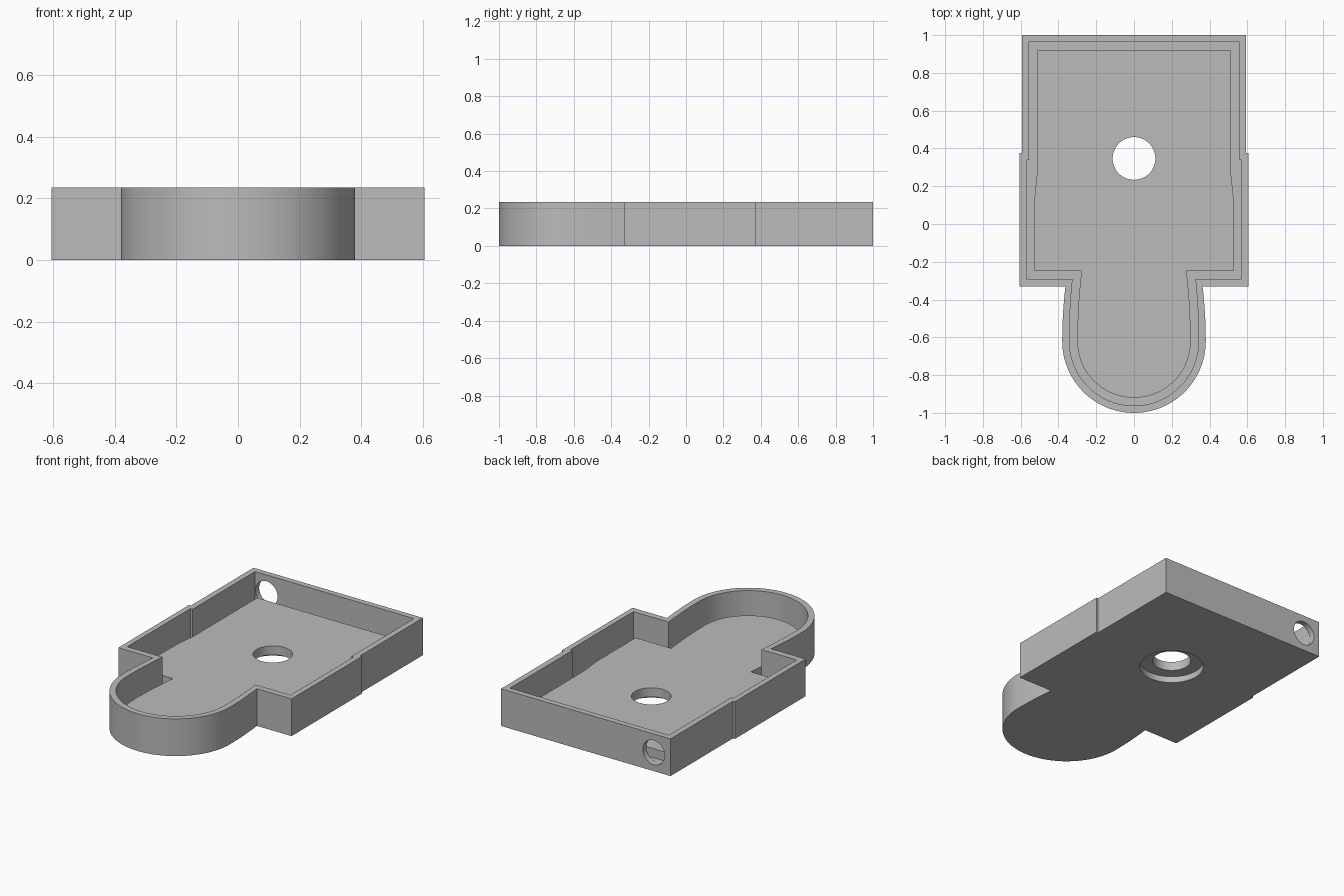
import bpy, bmesh, math
from mathutils import Matrix

old = bpy.data.objects.get("Cube")
if old:
    bpy.data.objects.remove(old, do_unlink=True)

gray = bpy.data.materials.new("plain gray")
gray.use_nodes = True
color = (0.5, 0.5, 0.5, 1)
gray.diffuse_color = color
gray.node_tree.nodes["Principled BSDF"].inputs["Base Color"].default_value = color

HEIGHT, BASE, FLOOR = 0.235, 0.04, 0.097
NOSE_Y = -0.62


def add_object(name, bm):
    bmesh.ops.recalc_face_normals(bm, faces=bm.faces[:])
    mesh = bpy.data.meshes.new(name)
    bm.to_mesh(mesh)
    bm.free()
    mesh.materials.append(gray)
    obj = bpy.data.objects.new(name, mesh)
    bpy.context.collection.objects.link(obj)
    return obj


def prism(name, half, z0, z1):
    """Extrude a right-hand outline mirrored across x = 0."""
    outline = half + [(-x, y) for x, y in reversed(half) if x > 1e-5]
    bm = bmesh.new()
    face = bm.faces.new([bm.verts.new((x, y, z0)) for x, y in outline])
    top = bmesh.ops.extrude_face_region(bm, geom=[face])["geom"]
    verts = [v for v in top if isinstance(v, bmesh.types.BMVert)]
    bmesh.ops.translate(bm, verts=verts, vec=(0, 0, z1 - z0))
    return add_object(name, bm)


def cylinder(name, radius, depth, matrix):
    bm = bmesh.new()
    bmesh.ops.create_cone(bm, cap_ends=True, segments=64, radius1=radius,
                          radius2=radius, depth=depth, matrix=matrix)
    return add_object(name, bm)


def half_outline(nose_r, neck, shoulder):
    """Rounded nose, slightly pinched neck, then the square body."""
    steps = 32
    arc = [(nose_r * math.sin(a), NOSE_Y - nose_r * math.cos(a))
           for a in (math.pi / 2 * i / steps for i in range(steps + 1))]
    neck_x, neck_y = neck
    # Neck leaves the arc tangentially and narrows towards the body
    pinch = [(nose_r + (neck_x - nose_r) * t * t, NOSE_Y + (neck_y - NOSE_Y) * t)
             for t in (i / 8 for i in range(1, 9))]
    return arc + pinch + shoulder


def combine(target, tool, operation):
    mod = target.modifiers.new(operation.lower(), 'BOOLEAN')
    mod.operation, mod.solver, mod.object = operation, 'EXACT', tool
    bpy.context.view_layer.objects.active = target
    bpy.ops.object.modifier_apply(modifier=mod.name)
    bpy.data.objects.remove(tool, do_unlink=True)


# Outer shell
tray = prism("tray", half_outline(0.38, (0.363, -0.33), [
    (0.605, -0.33), (0.605, 0.375), (0.592, 0.375), (0.592, 1.0)]), 0, HEIGHT)

# Cavity inside the thin wall
cavity = prism("cavity_cutter", half_outline(0.342, (0.325, -0.29), [
    (0.57, -0.29), (0.57, 0.34), (0.555, 0.34), (0.555, 0.963)]), BASE, HEIGHT + 0.1)
combine(tray, cavity, 'DIFFERENCE')

# Raised floor, separated from the wall by a groove
floor = prism("raised_floor", half_outline(0.3, (0.278, -0.25), [
    (0.527, -0.25), (0.527, 0.14), (0.511, 0.29), (0.511, 0.922)]), BASE / 2, FLOOR)
combine(tray, floor, 'UNION')

# Floor hole with a counterbore underneath
at_hole = Matrix.Translation((0, 0.347, 0))
combine(tray, cylinder("floor_hole_cutter", 0.113, 0.5, at_hole), 'DIFFERENCE')
combine(tray, cylinder("counterbore_cutter", 0.188, 0.08, at_hole), 'DIFFERENCE')

# Cable hole in the back wall
at_back = Matrix.Translation((-0.475, 0.99, 0.118)) @ Matrix.Rotation(math.pi / 2, 4, 'X')
combine(tray, cylinder("cable_hole_cutter", 0.077, 0.12, at_back), 'DIFFERENCE')

# Smooth curved walls, keep the rims sharp
bpy.ops.object.select_all(action='DESELECT')
tray.select_set(True)
bpy.context.view_layer.objects.active = tray
bpy.ops.object.shade_smooth_by_angle(angle=math.radians(30))
